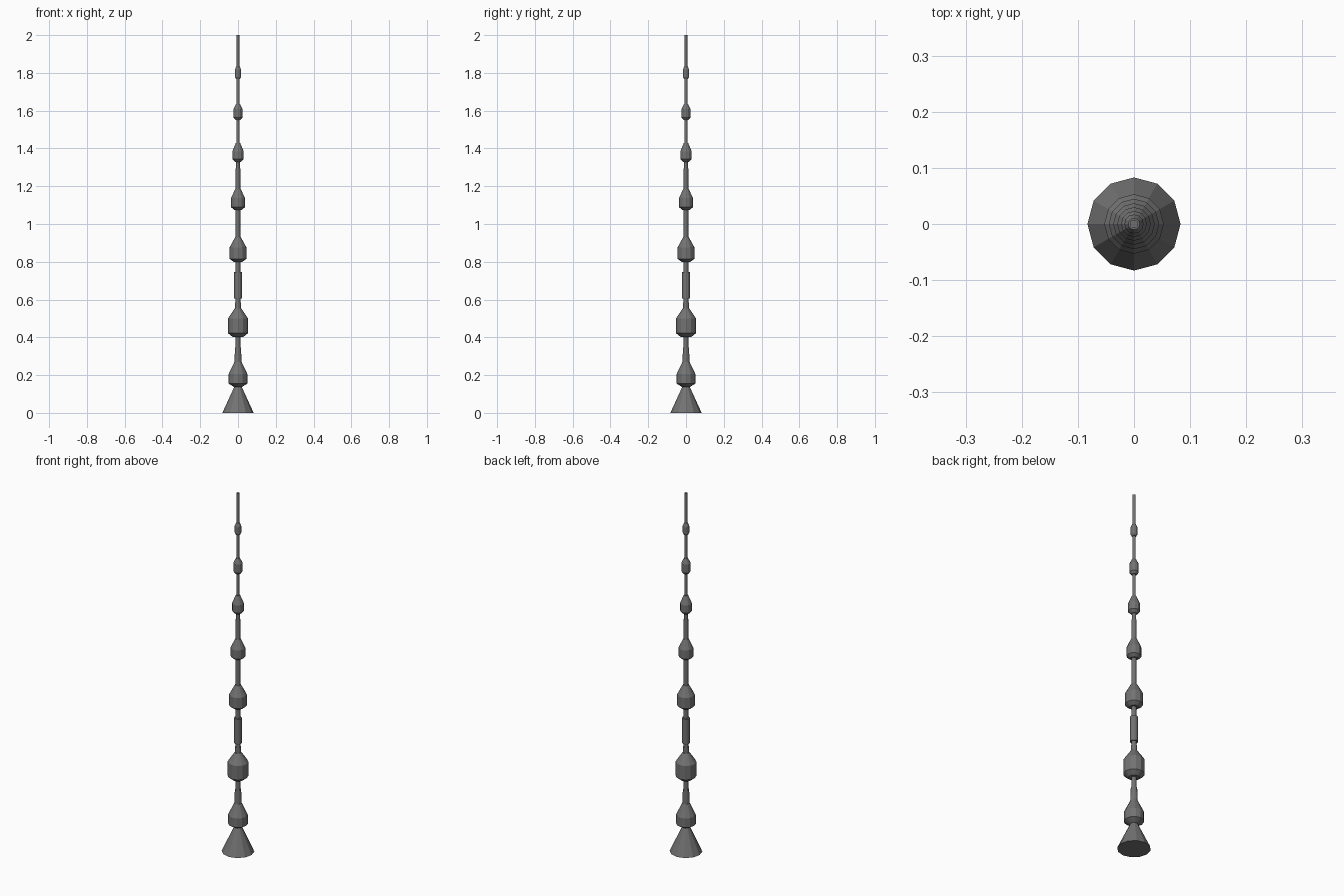
import bpy, bmesh
from math import cos, sin, tau

if "Cube" in bpy.data.objects:
    bpy.data.objects.remove(bpy.data.objects["Cube"])

dark = bpy.data.materials.new("dark_grey")
dark.diffuse_color = (0.17, 0.17, 0.17, 1)
dark.use_nodes = True
dark.node_tree.nodes["Principled BSDF"].inputs["Base Color"].default_value = dark.diffuse_color


def lathe(name, profile, sides=12):
    """Closed, flat-shaded turned part from (radius, height) points."""
    bm = bmesh.new()
    rings = [[bm.verts.new((r * cos(tau * i / sides), r * sin(tau * i / sides), z))
              for i in range(sides)] for r, z in profile]
    for a, b in zip(rings, rings[1:]):
        for i in range(sides):
            j = (i + 1) % sides
            bm.faces.new((a[i], a[j], b[j], b[i]))
    bm.faces.new(rings[0][::-1])
    bm.faces.new(rings[-1])
    mesh = bpy.data.meshes.new(name)
    bm.to_mesh(mesh)
    bm.free()
    mesh.materials.append(dark)
    obj = bpy.data.objects.new(name, mesh)
    bpy.context.collection.objects.link(obj)
    return obj


# Flared foot
lathe("base_cone", [(0.083, 0), (0.014, 0.15)])

# Central rod, thinner in each section
for n, (r, z0, z1) in enumerate([(0.013, 0.14, 0.90), (0.012, 0.90, 1.15),
                                 (0.010, 1.15, 1.40), (0.008, 1.40, 1.80),
                                 (0.0075, 1.80, 2.0)]):
    lathe(f"rod_section_{n + 1}", [(r, z0), (r, z1)])

# Beads: chamfered bottom, straight wall, tapered shoulder
beads = [  # bottom radius, max radius, top radius, heights of the four rings
    (0.022, 0.050, 0.019, 0.138, 0.155, 0.205, 0.270),
    (0.028, 0.053, 0.017, 0.402, 0.422, 0.500, 0.553),
    (0.024, 0.045, 0.015, 0.800, 0.816, 0.875, 0.930),
    (0.020, 0.037, 0.014, 1.075, 1.089, 1.137, 1.187),
    (0.015, 0.030, 0.011, 1.328, 1.343, 1.385, 1.430),
    (0.013, 0.023, 0.011, 1.550, 1.563, 1.610, 1.635),
    (0.011, 0.017, 0.010, 1.768, 1.779, 1.815, 1.833),
]
for n, (rb, rm, rt, z0, z1, z2, z3) in enumerate(beads):
    lathe(f"bead_{n + 1}", [(rb, z0), (rm, z1), (rm, z2), (rt, z3)])

# Collars above some beads, and the grip sleeve
lathe("lower_collar", [(0.019, 0.26), (0.016, 0.345)])
lathe("middle_collar", [(0.016, 0.54), (0.015, 0.585)])
lathe("upper_collar", [(0.013, 1.18), (0.012, 1.295)])
lathe("sleeve", [(0.020, 0.605), (0.020, 0.745)])
